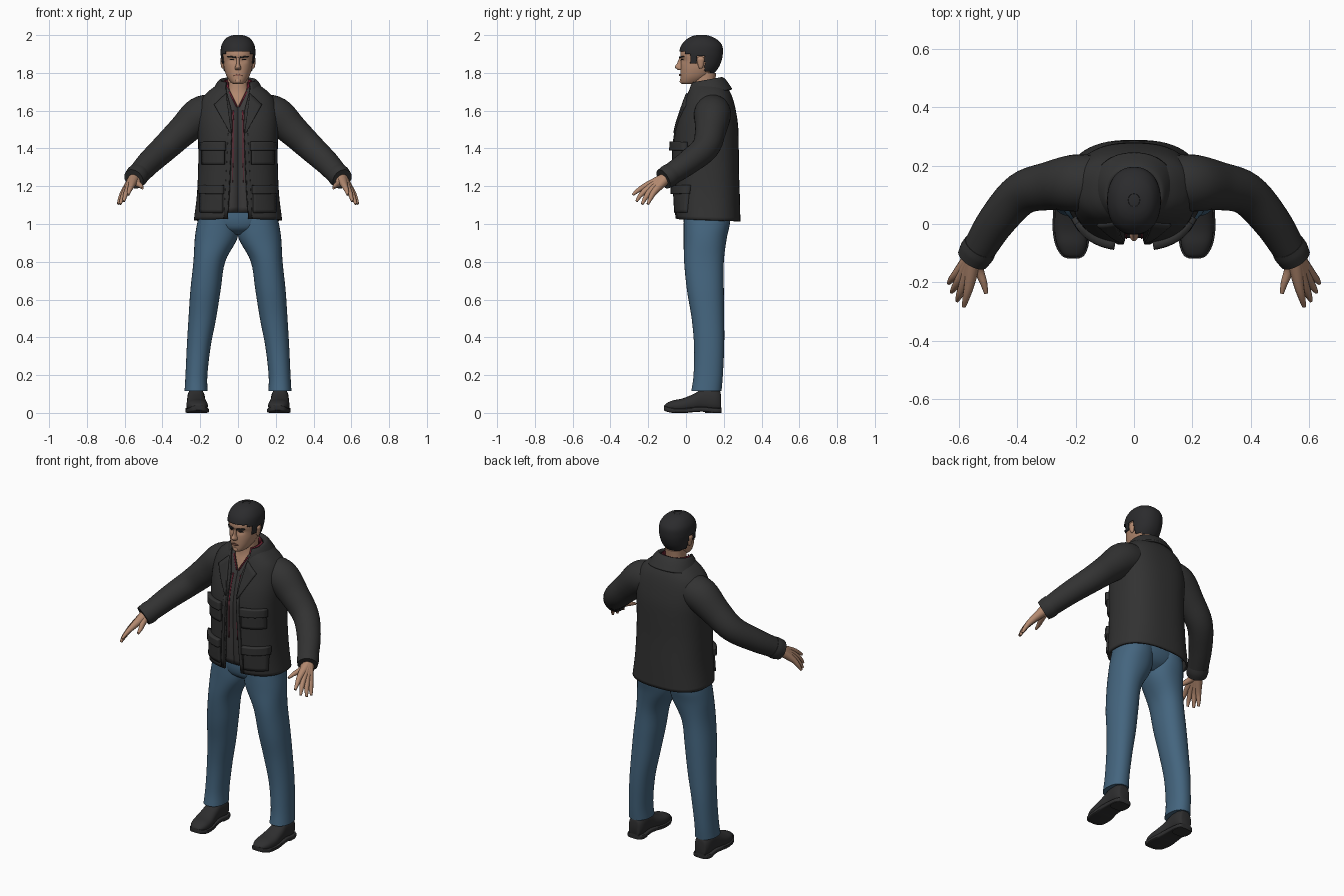
import bpy, bmesh, math
from mathutils import Vector

cube = bpy.data.objects.get("Cube")
if cube:
    bpy.data.objects.remove(cube, do_unlink=True)


def material(name, r, g, b):
    m = bpy.data.materials.new(name)
    m.use_nodes = True
    m.diffuse_color = (r, g, b, 1)
    bsdf = m.node_tree.nodes["Principled BSDF"]
    bsdf.inputs["Base Color"].default_value = (r, g, b, 1)
    bsdf.inputs["Roughness"].default_value = 0.8
    return m


JACKET = material("charcoal cloth", .032, .032, .032)
SHIRT = material("dark grey shirt", .045, .043, .043)
RED = material("dark red trim", .15, .015, .03)
DENIM = material("blue denim", .058, .13, .21)
SKIN = material("skin", .45, .25, .16)
LIPS = material("lips", .3, .13, .09)
HAIR = material("dark hair", .024, .024, .026)
LEATHER = material("black leather", .028, .028, .029)


def smooth_rows(rows, n=5):
    """Catmull-Rom interpolation through rows of numbers."""
    out = []
    for i in range(len(rows) - 1):
        a, b, c, d = (rows[max(0, min(len(rows) - 1, i + k))] for k in (-1, 0, 1, 2))
        for s in range(n):
            t = s / n
            out.append(tuple(q + .5 * t * (r - p + t * (2*p - 5*q + 4*r - s4 + t * (3*(q - r) + s4 - p)))
                             for p, q, r, s4 in zip(a, b, c, d)))
    return out + [tuple(rows[-1])]


def build(name, rings, mat, closed=True, thick=0, mirror=False, keep=None, angle=40):
    """Skin a list of point rings; closed rings get end caps."""
    bm = bmesh.new()
    vs = [[bm.verts.new(p) for p in ring] for ring in rings]
    n = len(rings[0])
    for lo, hi in zip(vs, vs[1:]):
        for j in range(n if closed else n - 1):
            k = (j + 1) % n
            bm.faces.new((lo[j], lo[k], hi[k], hi[j]))
    if closed and not thick:
        bm.faces.new(vs[0])
        bm.faces.new(vs[-1])
    if keep:
        drop = [f for f in bm.faces if not keep(f.calc_center_median())]
        bmesh.ops.delete(bm, geom=drop, context='FACES')
    bmesh.ops.recalc_face_normals(bm, faces=bm.faces)
    me = bpy.data.meshes.new(name)
    bm.to_mesh(me)
    bm.free()
    me.materials.append(mat)
    me.polygons.foreach_set("use_smooth", [True] * len(me.polygons))
    me.set_sharp_from_angle(angle=math.radians(angle))
    ob = bpy.data.objects.new(name, me)
    bpy.context.collection.objects.link(ob)
    if thick:
        mod = ob.modifiers.new("Thickness", 'SOLIDIFY')
        mod.thickness, mod.offset = thick, 0
    if mirror:
        ob.modifiers.new("Mirror", 'MIRROR')
    return ob


def power(v, e):
    return math.copysign(abs(v) ** (2 / e), v)


def oval(z, hw, yf, yb, gap=None, cx=0, e=2.2, n=40, tilt=0):
    """Horizontal rounded section, optionally open by a gap at the front."""
    yc, d = (yf + yb) / 2, (yb - yf) / 2
    a = math.asin(min(1, max(0, gap) / hw) ** (e / 2)) if gap is not None else 0
    count = n if gap is None else n + 1
    pts = []
    for i in range(count):
        t = a + (2 * math.pi - 2 * a) * i / n
        y = yc - d * power(math.cos(t), e)
        pts.append((cx + hw * power(math.sin(t), e), y, z + tilt * (y - yc)))
    return pts


def tube(name, path, mat, n=16, **kw):
    """Round tube along rows of x, y, z, radius."""
    rows = smooth_rows(path)
    rings = []
    for i, r in enumerate(rows):
        d = Vector(rows[min(i + 1, len(rows) - 1)][:3]) - Vector(rows[max(i - 1, 0)][:3])
        u = d.cross(Vector((0, 0, 1))).normalized()
        w = u.cross(d).normalized()
        rings.append([Vector(r[:3]) + r[3] * (u * math.cos(k * math.tau / n) + w * math.sin(k * math.tau / n))
                      for k in range(n)])
    return build(name, rings, mat, **kw)


def front_y(rows, x, z, e):
    """Front surface depth of a lofted body at x, z."""
    lo, hi = rows[0], rows[-1]
    for a, b in zip(rows, rows[1:]):
        if a[0] <= z <= b[0]:
            lo, hi = a, b
    t = max(0, min(1, (z - lo[0]) / (hi[0] - lo[0])))
    hw, yf, yb = (lo[i] + t * (hi[i] - lo[i]) for i in (1, 2, 3))
    f = max(0, 1 - min(1, abs(x) / hw) ** e) ** (1 / e)
    return (yf + yb) / 2 - (yb - yf) / 2 * f


def patch(name, rows, e, corners, mat, thick, n=8):
    """Mirrored plate lying on the front of a lofted body."""
    a, b, c, d = (Vector(p) for p in corners)
    grid = []
    for i in range(n + 1):
        line = []
        for j in range(n + 1):
            p = a.lerp(b, i / n).lerp(d.lerp(c, i / n), j / n)
            line.append((p.x, front_y(rows, p.x, p.y, e) - thick * .45, p.y))
        grid.append(line)
    return build(name, grid, mat, closed=False, thick=thick, mirror=True)


def box(x0, x1, z0, z1):
    return (x0, z0), (x1, z0), (x1, z1), (x0, z1)


# Jacket shell: z, half width, front, back, front gap
E = 2.5
jacket = smooth_rows([(1.02, .228, -.045, .282, .055), (1.15, .212, -.055, .279, .045),
                      (1.30, .205, -.058, .274, .038), (1.42, .205, -.06, .273, .034),
                      (1.52, .208, -.045, .27, .03), (1.60, .204, -.02, .258, .035),
                      (1.66, .186, 0, .243, .05), (1.70, .15, .015, .225, .06),
                      (1.73, .11, .03, .20, .065), (1.75, .088, .035, .185, .068)])
build("jacket_body", [oval(*r, e=E, n=56, tilt=-.05 * (1.75 - r[0])) for r in jacket],
      JACKET, closed=False, thick=.012)
build("jacket_collar", [oval(*r, n=48, tilt=.18) for r in smooth_rows(
    [(1.745, .084, .03, .178, .06), (1.757, .094, .022, .19, .062),
     (1.735, .112, .01, .212, .066), (1.69, .135, 0, .24, .072)])],
    JACKET, closed=False, thick=.012)
patch("jacket_lapels", jacket, E, ((.034, 1.48), (.042, 1.48), (.125, 1.63), (.062, 1.69)), JACKET, .016)
patch("front_plackets", jacket, E, ((.055, 1.03), (.075, 1.03), (.05, 1.5), (.032, 1.5)), JACKET, .012)
for label, z0, z1, x0, x1 in (("chest", 1.315, 1.43, .07, .185), ("hip", 1.06, 1.20, .08, .195)):
    patch(label + "_pockets", jacket, E, box(x0, x1, z0, z1), JACKET, .02)
    patch(label + "_pocket_flaps", jacket, E, box(x0 - .005, x1 + .004, z1 - .04, z1 + .005), JACKET, .034)

# Sleeves and cuffs
tube("sleeves", [(.12, .14, 1.595, .092), (.20, .14, 1.575, .098), (.29, .13, 1.495, .083),
                 (.385, .103, 1.405, .073), (.47, .01, 1.325, .065), (.53, -.085, 1.26, .057),
                 (.55, -.118, 1.24, .052)], JACKET, n=28, mirror=True)
tube("cuffs", [(.525, -.075, 1.267, .059), (.537, -.095, 1.253, .061), (.552, -.12, 1.238, .056)],
     JACKET, n=28, mirror=True)

# Shirt with an open neck, and its red trim
shirt = [(r[0], r[1] - .014, r[2] + .014, r[3] - .014, max(0, (r[0] - 1.62) * .5))
         for r in jacket if 1.06 < r[0] < 1.73]
build("shirt", [oval(*r, e=E, n=48) for r in shirt], SHIRT, closed=False, thick=.004)
build("shirt_collar", [oval(*r, tilt=.15) for r in
                       ((1.70, .086, .02, .185, .042), (1.73, .078, .028, .176, .048), (1.758, .07, .034, .168, .05))],
      RED, closed=False, thick=.005)
patch("shirt_trim", shirt, E, ((.026, 1.22), (.03, 1.22), (.028, 1.6), (.022, 1.6)), RED, .005)
patch("neck_trim", shirt, E, ((.003, 1.62), (.009, 1.62), (.05, 1.70), (.042, 1.70)), RED, .006)

# Neck and upper chest
build("neck", [oval(*r) for r in smooth_rows(
    [(1.58, .12, 0, .2), (1.66, .085, .022, .19), (1.70, .066, .034, .17),
     (1.74, .056, .038, .155), (1.80, .056, .04, .16)])], SKIN)

# Head, with hollowed eye sockets
head = smooth_rows([(1.74, .022, -.014, .04), (1.75, .038, -.026, .075), (1.78, .059, -.029, .125),
                    (1.82, .073, -.029, .16), (1.86, .079, -.027, .178), (1.90, .083, -.03, .185),
                    (1.94, .079, -.018, .181), (1.97, .062, .008, .155), (1.986, .04, .035, .125),
                    (1.994, .012, .065, .095)])
ob = build("head", [oval(*r, n=64) for r in head], SKIN)
for v in ob.data.vertices:
    if v.co.y < .04:
        away = ((abs(v.co.x) - .032) / .02) ** 2 + ((v.co.z - 1.868) / .012) ** 2
        v.co.y += .008 * math.exp(-away)
build("nose", [oval(*r, n=20) for r in smooth_rows(
    [(1.814, .009, -.04, .0), (1.82, .017, -.049, .0), (1.832, .015, -.059, .0),
     (1.85, .009, -.048, .0), (1.882, .008, -.034, .0)])], SKIN)
patch("eyebrows", head, 2.2, ((.012, 1.878), (.055, 1.884), (.053, 1.89), (.012, 1.886)), HAIR, .008)
patch("eyes", head, 2.2, ((.02, 1.867), (.046, 1.868), (.042, 1.873), (.024, 1.873)), HAIR, .003)
patch("mouth", head, 2.2, ((0, 1.783), (.022, 1.785), (.02, 1.789), (0, 1.795)), LIPS, .008)
build("chin", [oval(*r, n=20) for r in smooth_rows(
    [(1.741, .012, -.022, .02), (1.752, .02, -.033, .02), (1.768, .016, -.031, .02)])], SKIN)
build("ears", [oval(z, w, .078 - d, .078 + d, cx=.08, n=16) for z, w, d in smooth_rows(
    [(1.822, .003, .006), (1.832, .009, .012), (1.86, .013, .019), (1.875, .013, .02),
     (1.888, .003, .008)])], SKIN, mirror=True)


# Short hair cap, trimmed along the hairline
def in_hair(p):
    line = ((-.005, 1.915), (.025, 1.9), (.058, 1.85), (.1, 1.888), (.13, 1.81))
    return p.z > next((z for y, z in line if p.y < y), 1.785)


build("hair", [oval(z + .005, hw + .007, yf - .005, yb + .008, n=80)
               for z, hw, yf, yb in smooth_rows(head, 2)], HAIR, thick=.004, keep=in_hair)
build("hair_crown", [oval(z, hw, .077 - d, .083 + d, n=32) for z, hw, d in
                     ((1.985, .045, .055), (1.996, .026, .03), (2.0, .01, .012))], HAIR)

# Hands: each finger tube starts at the wrist, so together they form the palm
wrist = Vector((.548, -.105, 1.243))
fingers = {"index": ((.563, -.205, 1.205), (.574, -.25, 1.18), (.582, -.282, 1.155)),
           "middle": ((.579, -.197, 1.19), (.596, -.24, 1.153), (.605, -.262, 1.12)),
           "ring": ((.592, -.183, 1.18), (.612, -.215, 1.138), (.624, -.232, 1.105)),
           "little": ((.601, -.165, 1.175), (.622, -.187, 1.138), (.634, -.202, 1.105)),
           "thumb": ((.532, -.155, 1.215), (.515, -.2, 1.202), (.506, -.237, 1.19))}
for label, joints in fingers.items():
    radii = (.018, .0125, .007)
    tube(label + "_fingers", [(*wrist, .031)] + [(*p, r) for p, r in zip(joints, radii)],
         SKIN, n=12, mirror=True)

# Jeans: z, centre x, half width, front, back
legs = smooth_rows([(.115, .222, .061, .028, .188), (.2, .22, .058, .04, .195), (.35, .208, .063, .043, .202),
                    (.5, .189, .073, .03, .202), (.65, .172, .08, .005, .2), (.8, .152, .084, -.01, .2),
                    (.92, .117, .112, -.012, .215), (1.0, .107, .11, -.012, .232), (1.07, .1, .1, -.01, .235)])
build("jeans_legs", [oval(z, hw, yf, yb, cx=cx, e=2.2, n=36) for z, cx, hw, yf, yb in legs], DENIM, mirror=True)
build("jeans_seat", [oval(*r) for r in smooth_rows(
    [(.945, .07, .04, .16), (.975, .15, .0, .205), (1.02, .19, -.014, .23), (1.075, .19, -.014, .235)])], DENIM)


# Shoes: y, half width, bottom, top
def shoe_ring(y, hw, z0, z1, e, n=24):
    cx = .222 - .012 * max(0, .05 - y) / .15
    return [(cx + hw * power(math.cos(t), e), y, (z0 + z1) / 2 + (z1 - z0) / 2 * power(math.sin(t), e))
            for t in (k * math.tau / n for k in range(n))]


shoe = smooth_rows([(-.116, .014, .02, .034), (-.105, .034, .014, .05), (-.07, .051, .006, .066),
                    (-.02, .056, .004, .076), (.04, .05, .01, .1), (.09, .046, .012, .128),
                    (.15, .047, .006, .13), (.178, .038, .005, .118), (.184, .028, .008, .1)])
build("shoe_uppers", [shoe_ring(y, hw, z0, z1, 2.4) for y, hw, z0, z1 in shoe], LEATHER, mirror=True)
build("shoe_soles", [shoe_ring(y * 1.015, hw + .006, max(0, z0 - .006), z0 + .02, 6)
                     for y, hw, z0, z1 in shoe], LEATHER, mirror=True)
build("shoe_heels", [oval(z, .05, .10, .187, cx=.222, e=3) for z in (0, .024)], LEATHER, mirror=True)
